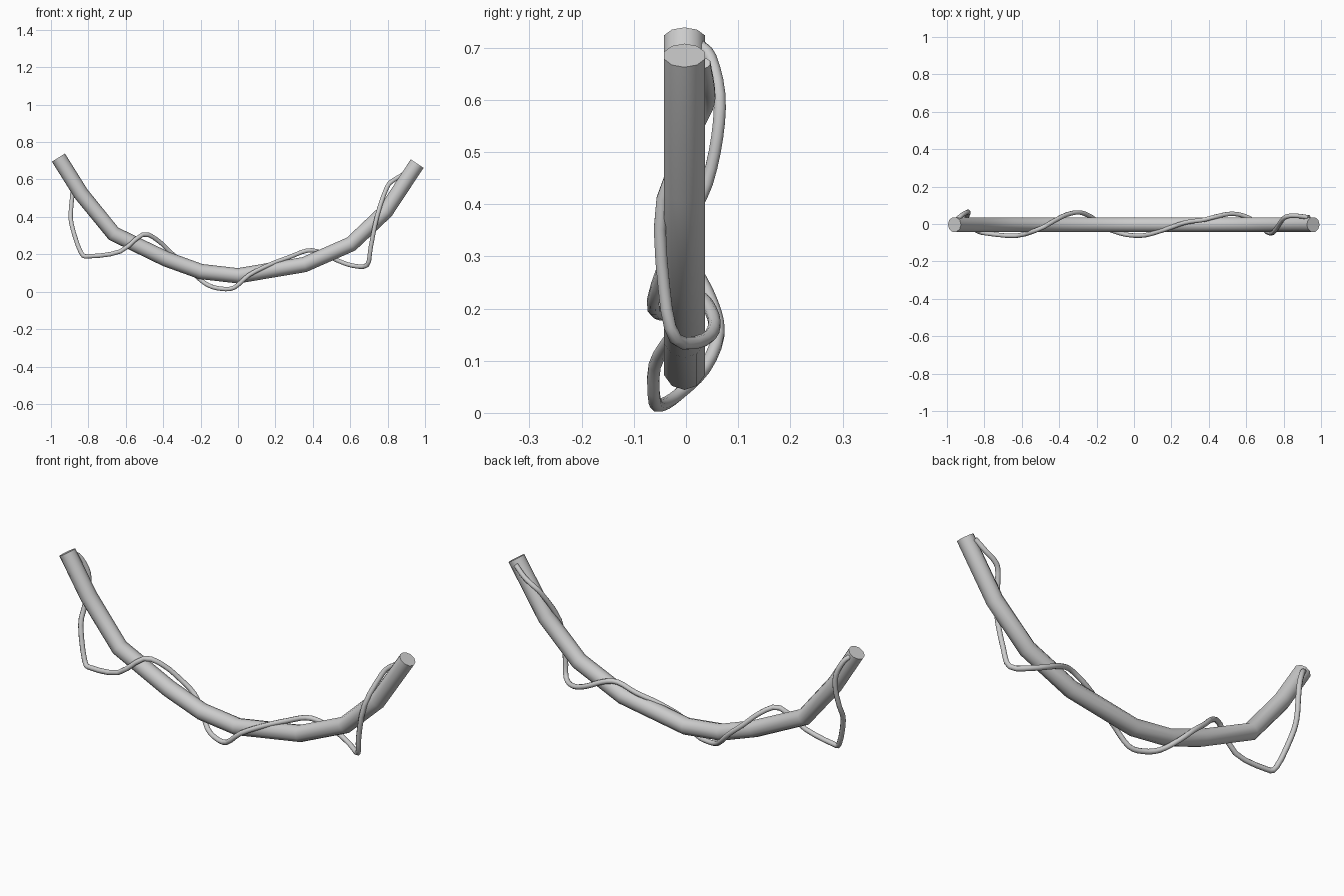
import bpy, bmesh, math
from mathutils import Vector

if "Cube" in bpy.data.objects:
    bpy.data.objects.remove(bpy.data.objects["Cube"])


def sweep(name, pts, radius, sides):
    """Capped round tube along a path, with mitred rings at the bends."""
    pts = [Vector(p) for p in pts]
    bm = bmesh.new()
    rings = []
    for i, p in enumerate(pts):
        a = (p - pts[i - 1]).normalized() if i > 0 else None
        b = (pts[i + 1] - p).normalized() if i < len(pts) - 1 else None
        t = ((a or b) + (b or a)).normalized()
        side = Vector((0, 1, 0))
        side = (side - t * side.dot(t)).normalized()
        up = side.cross(t)
        ring = []
        for k in range(sides):
            ang = math.tau * (k + 0.5) / sides
            ring.append(bm.verts.new(p + radius * (side * math.cos(ang) + up * math.sin(ang))))
        rings.append(ring)
    for r0, r1 in zip(rings, rings[1:]):
        for k in range(sides):
            j = (k + 1) % sides
            bm.faces.new((r0[k], r0[j], r1[j], r1[k]))
    bm.faces.new(rings[0])
    bm.faces.new(rings[-1])
    bmesh.ops.recalc_face_normals(bm, faces=bm.faces)
    me = bpy.data.meshes.new(name)
    bm.to_mesh(me)
    bm.free()
    ob = bpy.data.objects.new(name, me)
    bpy.context.collection.objects.link(ob)
    bpy.ops.object.select_all(action='DESELECT')
    ob.select_set(True)
    bpy.context.view_layer.objects.active = ob
    bpy.ops.object.shade_smooth_by_angle(angle=math.radians(50))
    return ob


def smooth_path(pts, steps=3):
    """Catmull-Rom curve through the points."""
    v = [Vector(p) for p in pts]
    v = [2 * v[0] - v[1]] + v + [2 * v[-1] - v[-2]]
    out = []
    for a, b, c, d in zip(v, v[1:], v[2:], v[3:]):
        for s in range(steps):
            t = s / steps
            out.append(0.5 * (2 * b + (c - a) * t + (2 * a - 5 * b + 4 * c - d) * t * t
                              + (3 * b - a - 3 * c + d) * t ** 3))
    return out + [v[-2]]


# Thick hanging stem, sagging in the xz plane
stem = [(-0.96, 0.717), (-0.84, 0.525), (-0.665, 0.31), (-0.385, 0.175), (-0.2, 0.108),
        (0, 0.085), (0.355, 0.145), (0.605, 0.255), (0.79, 0.43), (0.958, 0.685)]
sweep("thick_stem", [(x, -0.003, z) for x, z in stem], 0.041, 10)

# Thin tendril winding around the stem
tendril = [
    (-0.945, 0.025, 0.705), (-0.92, 0.047, 0.68), (-0.89, 0.064, 0.61), (-0.885, 0.06, 0.53),
    (-0.893, 0.04, 0.44), (-0.89, 0.005, 0.36), (-0.84, -0.035, 0.21), (-0.79, -0.05, 0.19),
    (-0.63, -0.063, 0.215), (-0.51, -0.028, 0.305), (-0.43, 0.015, 0.275), (-0.36, 0.05, 0.21),
    (-0.29, 0.062, 0.15), (-0.225, 0.035, 0.085), (-0.16, -0.015, 0.035), (-0.09, -0.045, 0.016),
    (-0.02, -0.06, 0.022), (0.06, -0.06, 0.09), (0.17, -0.028, 0.145), (0.275, 0.008, 0.185),
    (0.37, 0.022, 0.22), (0.44, 0.04, 0.21), (0.525, 0.055, 0.17), (0.61, 0.035, 0.14),
    (0.69, -0.02, 0.142), (0.71, -0.042, 0.24), (0.745, -0.045, 0.41), (0.795, 0.025, 0.555),
    (0.83, 0.043, 0.595), (0.88, 0.043, 0.625), (0.935, 0.035, 0.67),
]
sweep("thin_tendril", smooth_path(tendril), 0.0125, 8)
